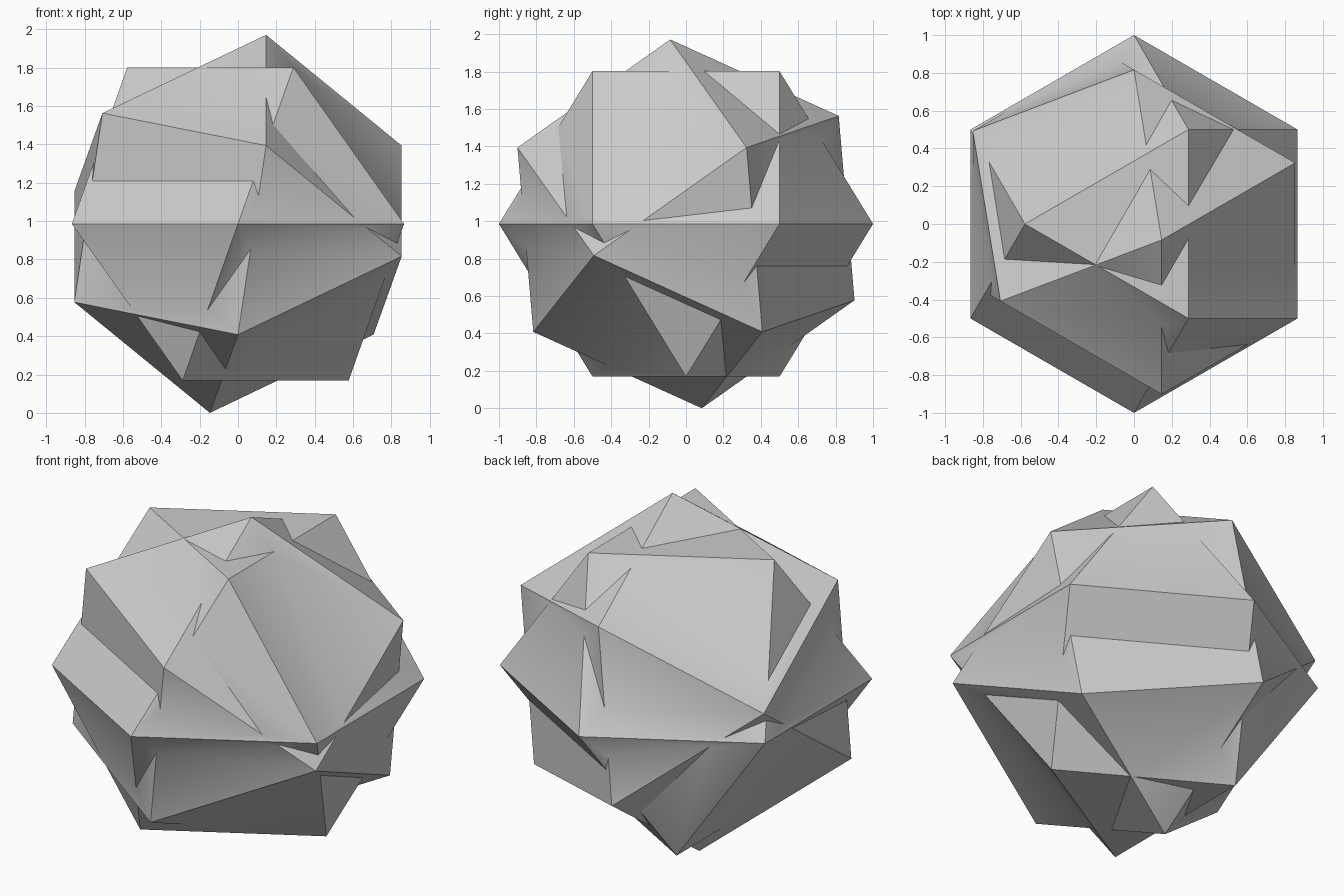
import bpy, bmesh, math
from itertools import combinations, product
from mathutils import Vector

cube = bpy.data.objects.get("Cube")
if cube:
    bpy.data.objects.remove(cube, do_unlink=True)

grey = bpy.data.materials.new("light grey")
grey.use_nodes = True
colour = (0.6, 0.6, 0.6, 1)
grey.diffuse_color = colour
grey.node_tree.nodes["Principled BSDF"].inputs["Base Color"].default_value = colour


def axis(azimuth, z):
    """Unit vector with a given compass angle and height."""
    r, a = math.sqrt(1 - z * z), math.radians(azimuth)
    return Vector((r * math.cos(a), r * math.sin(a), z))


def cuboctahedron(name, axes):
    """Unit cuboctahedron whose square faces look along three axes."""
    bm = bmesh.new()
    for u, v in combinations(axes, 2):
        for s, t in product((1, -1), repeat=2):
            bm.verts.new((s * u + t * v) / math.sqrt(2))
    bmesh.ops.convex_hull(bm, input=bm.verts)
    bmesh.ops.dissolve_limit(bm, angle_limit=math.radians(2),
                             verts=bm.verts, edges=bm.edges)
    bmesh.ops.recalc_face_normals(bm, faces=bm.faces)
    mesh = bpy.data.meshes.new(name)
    bm.to_mesh(mesh)
    bm.free()
    mesh.materials.append(grey)
    obj = bpy.data.objects.new(name, mesh)
    bpy.context.collection.objects.link(obj)
    obj.location.z = top.z
    return obj


# Square-face directions of the upright and the tilted solid
low, high = math.sqrt(1 / 3), math.sqrt(2 / 3)
upright_axes = [axis(a, low) for a in (0, 120, 240)]
tilted_axes = [axis(-120, 0), axis(150, high), axis(-30, low)]
top = (tilted_axes[1] + tilted_axes[2]) / math.sqrt(2)

# Two interlocking solids fused into one surface
star = cuboctahedron("interlocked_polyhedra", upright_axes)
tilted = cuboctahedron("tilted_polyhedron", tilted_axes)
tilted.hide_render = True
union = star.modifiers.new("union", "BOOLEAN")
union.operation = "UNION"
union.solver = "EXACT"
union.object = tilted

bpy.ops.object.select_all(action="DESELECT")
star.select_set(True)
bpy.context.view_layer.objects.active = star
bpy.ops.object.modifier_apply(modifier=union.name)
bpy.data.objects.remove(tilted, do_unlink=True)

# Soft shading across the shallow creases only
bpy.ops.object.shade_smooth_by_angle(angle=math.radians(30))
